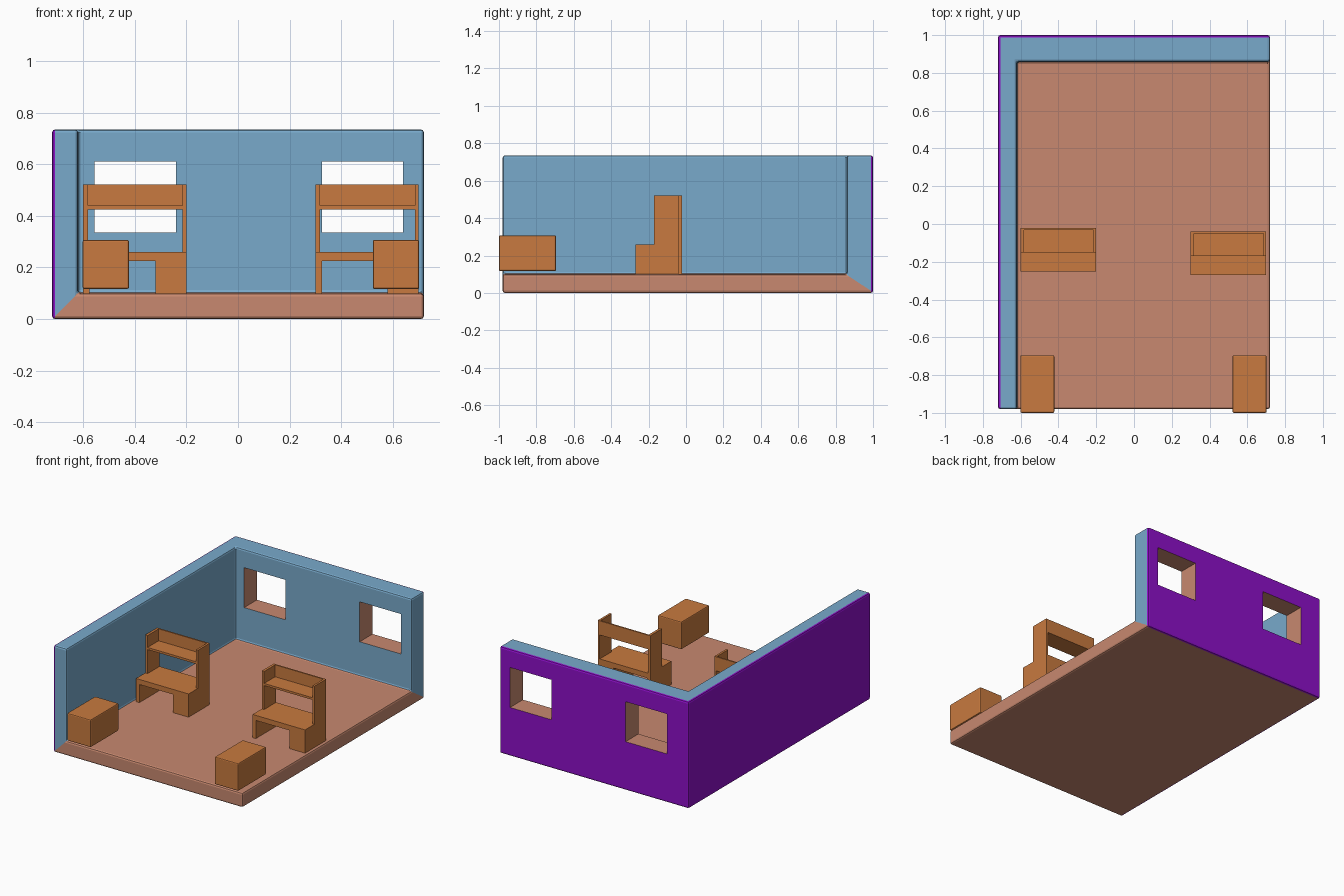
import bpy, bmesh
from mathutils import Vector

if "Cube" in bpy.data.objects:
    bpy.data.objects.remove(bpy.data.objects["Cube"])


def material(name, rgb):
    m = bpy.data.materials.new(name)
    m.diffuse_color = (*rgb, 1)
    m.use_nodes = True
    m.node_tree.nodes["Principled BSDF"].inputs["Base Color"].default_value = m.diffuse_color
    return m


SALMON = material("floor_salmon", (0.58, 0.25, 0.16))
BLUE = material("wall_blue", (0.19, 0.40, 0.60))
PURPLE = material("outer_purple", (0.27, 0.005, 0.58))
WOOD = material("wood_orange", (0.58, 0.195, 0.05))


def finish(bm, name, mats):
    bmesh.ops.recalc_face_normals(bm, faces=bm.faces)
    me = bpy.data.meshes.new(name)
    bm.to_mesh(me)
    bm.free()
    for m in mats:
        me.materials.append(m)
    ob = bpy.data.objects.new(name, me)
    bpy.context.collection.objects.link(ob)
    return ob


def add_box(bm, x0, x1, y0, y1, z0, z1):
    vs = bmesh.ops.create_cube(bm, size=1)["verts"]
    for v in vs:
        v.co = Vector(((x0 + x1) / 2 + v.co.x * (x1 - x0),
                       (y0 + y1) / 2 + v.co.y * (y1 - y0),
                       (z0 + z1) / 2 + v.co.z * (z1 - z0)))


# Room shell: three joined slabs with mitred rims and softened edges
def room_shell():
    bm = bmesh.new()

    def corner(x, y, z):
        cs = [(0.72, -0.98, z), (x, -0.98, z), (x, y, z), (0.72, y, z),
              (x, -0.98, 0.735), (x, y, 0.735), (0.72, y, 0.735)]
        return [bm.verts.new(c) for c in cs]

    outer = corner(-0.72, 1.0, 0.0)
    inner = corner(-0.62, 0.86, 0.1)
    for ring in (outer, inner):
        for idx, mat in (((0, 1, 2, 3), 0), ((1, 4, 5, 2), 1), ((2, 5, 6, 3), 1)):
            bm.faces.new([ring[i] for i in idx]).material_index = mat
    border = [(0, 1, 0), (1, 4, 1), (4, 5, 1), (5, 6, 1), (6, 3, 1), (3, 0, 0)]
    for a, b, mat in border:
        f = bm.faces.new((outer[a], outer[b], inner[b], inner[a]))
        f.material_index = mat
    bmesh.ops.recalc_face_normals(bm, faces=bm.faces)
    sharp = [e for e in bm.edges if e.calc_face_angle() > 0.1]
    bmesh.ops.bevel(bm, geom=sharp, offset=0.012, segments=2, profile=0.5,
                    affect='EDGES', material=-1)
    for f in bm.faces:
        c = f.calc_center_median()
        if c.x < -0.706 or c.y > 0.986:
            f.material_index = 2
    return finish(bm, "room_shell", (SALMON, BLUE, PURPLE))


# Two window openings through the back wall
room = room_shell()
bm = bmesh.new()
for x0 in (-0.555, 0.325):
    add_box(bm, x0, x0 + 0.315, 0.7, 1.1, 0.335, 0.61)
cutter = finish(bm, "window_cutter", (SALMON, BLUE, PURPLE))
cutter.hide_render = True
cutter.display_type = 'WIRE'
mod = room.modifiers.new("windows", 'BOOLEAN')
mod.operation = 'DIFFERENCE'
mod.solver = 'EXACT'
mod.object = cutter
bpy.context.view_layer.objects.active = room
bpy.ops.object.modifier_apply(modifier=mod.name)
bpy.data.objects.remove(cutter)


# Desk with drawer pedestal and raised shelf; origin at left front floor corner
def desk(name, x, y):
    bm = bmesh.new()
    boxes = [
        (0.0, 0.40, 0.0, 0.23, 0.125, 0.16),       # desktop
        (0.0, 0.025, 0.0, 0.23, 0.0, 0.125),       # left leg panel
        (0.28, 0.40, 0.0, 0.23, 0.0, 0.125),       # drawer pedestal
        (0.0, 0.018, 0.10, 0.23, 0.16, 0.422),     # left shelf side
        (0.385, 0.40, 0.10, 0.23, 0.16, 0.422),    # right shelf side
        (0.018, 0.385, 0.10, 0.23, 0.325, 0.34),   # shelf
        (0.018, 0.385, 0.22, 0.23, 0.34, 0.422),   # shelf back
    ]
    for x0, x1, y0, y1, z0, z1 in boxes:
        add_box(bm, x + x0, x + x1, y + y0, y + y1, z0 + 0.1, z1 + 0.1)
    return finish(bm, name, (WOOD,))


desk("left_desk", -0.60, -0.252)
desk("right_desk", 0.30, -0.27)


# Low cabinets at the open front
for name, x in (("left_cabinet", -0.602), ("right_cabinet", 0.522)):
    bm = bmesh.new()
    add_box(bm, x, x + 0.18, -1.0, -0.695, 0.117, 0.307)
    bmesh.ops.bevel(bm, geom=bm.edges[:], offset=0.007, segments=2,
                    profile=0.5, affect='EDGES')
    finish(bm, name, (WOOD,))
